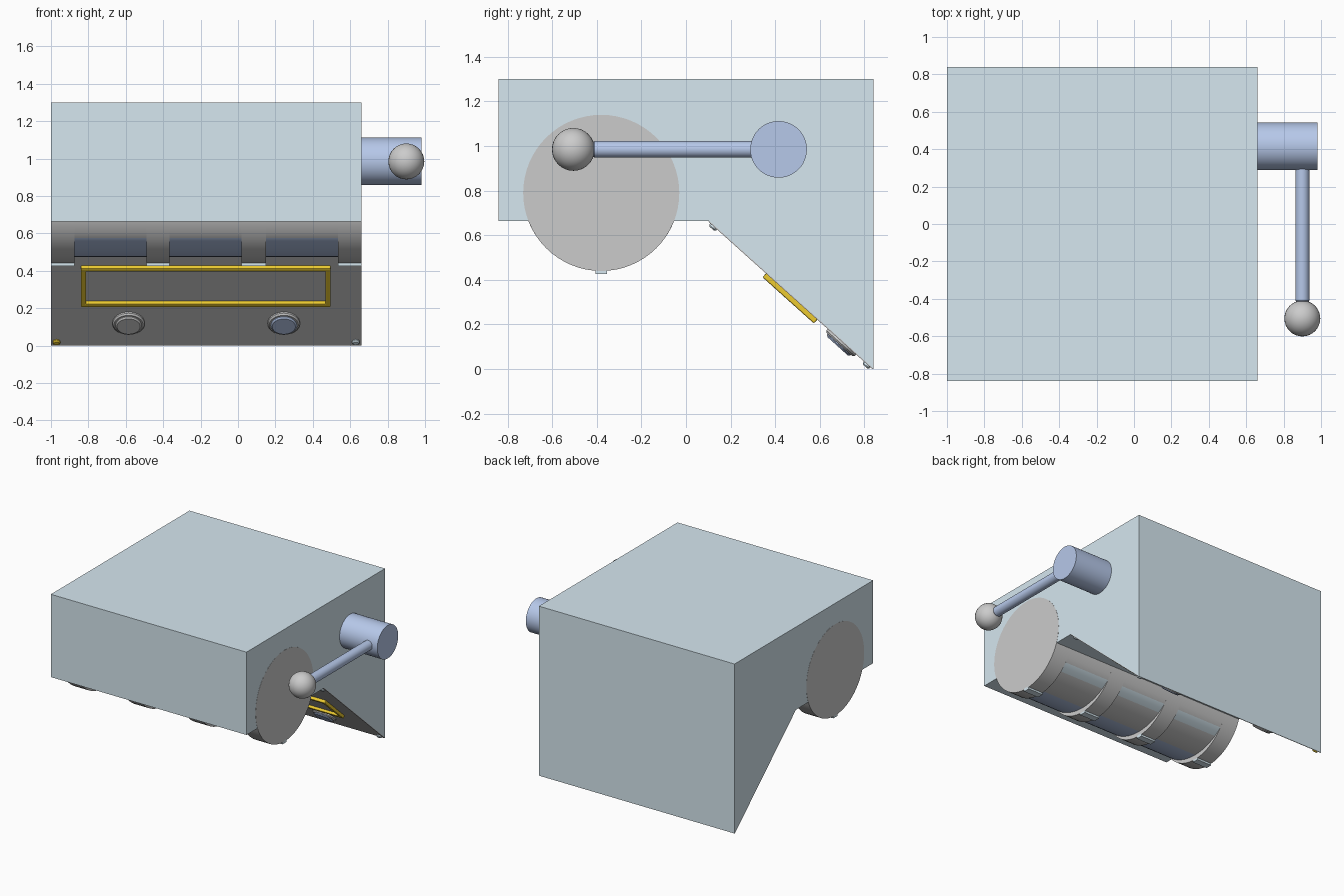
import bpy, bmesh, math
from mathutils import Matrix, Vector

if "Cube" in bpy.data.objects:
    bpy.data.objects.remove(bpy.data.objects["Cube"])


def material(name, rgb):
    m = bpy.data.materials.new(name)
    m.diffuse_color = (*rgb, 1)
    m.use_nodes = True
    m.node_tree.nodes["Principled BSDF"].inputs["Base Color"].default_value = m.diffuse_color
    return m


PALE = material("pale_blue", (0.67, 0.80, 0.87))
BLUE = material("blue", (0.47, 0.58, 0.82))
GOLD = material("gold", (0.85, 0.60, 0.03))
DARK = material("dark_grey", (0.55, 0.55, 0.55))
GREY = material("grey", (0.69, 0.69, 0.69))
X0, X1 = -1.0, 0.66


def finish(name, bm, mats=(), matrix=None, smooth=False):
    bmesh.ops.recalc_face_normals(bm, faces=bm.faces)
    me = bpy.data.meshes.new(name)
    bm.to_mesh(me)
    bm.free()
    ob = bpy.data.objects.new(name, me)
    bpy.context.collection.objects.link(ob)
    for m in mats:
        me.materials.append(m)
    if matrix:
        ob.matrix_world = matrix
    if smooth:
        bpy.ops.object.select_all(action='DESELECT')
        bpy.context.view_layer.objects.active = ob
        ob.select_set(True)
        bpy.ops.object.shade_smooth_by_angle(angle=math.radians(30))
    return ob


def prism(name, profile, xa, xb, mats=(), pick=None, smooth=False):
    """Extrude a (y, z) outline along x; pick() chooses a material per side face."""
    bm = bmesh.new()
    a, b = ([bm.verts.new((x, y, z)) for y, z in profile] for x in (xa, xb))
    bm.faces.new(a)
    bm.faces.new(b)
    for i in range(len(a)):
        j = (i + 1) % len(a)
        f = bm.faces.new((a[i], a[j], b[j], b[i]))
        if pick:
            f.material_index = pick(f.calc_center_median())
    return finish(name, bm, mats, smooth=smooth)


def box(name, lo, hi, mats=(), matrix=None, bevel=0):
    lo, hi = Vector(lo), Vector(hi)
    bm = bmesh.new()
    bmesh.ops.create_cube(bm, size=1, matrix=Matrix.Translation((lo + hi) / 2)
                          @ Matrix.Diagonal((*(hi - lo), 1)))
    if bevel:
        bmesh.ops.bevel(bm, geom=bm.edges[:], offset=bevel, segments=2, affect='EDGES', profile=0.5)
    return finish(name, bm, mats, matrix)


def lathe(name, outline, matrix, mats=(), n=32):
    """Stack rings of (radius, height) around local z, capped at both ends."""
    bm = bmesh.new()
    rings = [[bm.verts.new((r * math.cos(2 * math.pi * i / n), r * math.sin(2 * math.pi * i / n), h))
              for i in range(n)] for r, h in outline]
    for p, q in zip(rings, rings[1:]):
        for i in range(n):
            bm.faces.new((p[i], p[(i + 1) % n], q[(i + 1) % n], q[i]))
    bm.faces.new(rings[0])
    bm.faces.new(rings[-1])
    return finish(name, bm, mats, matrix, smooth=True)


# cabinet body
prism("cabinet", [(-0.84, 1.3), (0.84, 1.3), (0.84, 0.0), (0.1, 0.665), (-0.84, 0.665)],
      X0, X1, [PALE])

# reel drum: full-round dividers alternating with recessed windows
CY, CZ, R = -0.38, 0.79, 0.35
HALF, SAG = 0.276, 0.10
edge = math.asin(HALF / R)
R2 = (HALF ** 2 + SAG ** 2) / (2 * SAG)
edge2 = math.asin(HALF / R2)


def arc(cy, cz, r, a, b, n):
    return [(cy + r * math.sin(a + (b - a) * i / n), cz - r * math.cos(a + (b - a) * i / n))
            for i in range(n + 1)]


full = arc(CY, CZ, R, 0, 2 * math.pi, 64)[:-1]
floor_arc = arc(CY, 0.475 + R2, R2, -edge2, edge2, 16)
recessed = floor_arc + arc(CY, CZ, R, edge, 2 * math.pi - edge, 40)[1:-1]


def reel_colour(c):
    if c.z > 0.575:
        return 0
    return 1 if c.y < CY else (2 if c.y > -0.15 else 0)


stops = [X0 - 0.001, -0.875, -0.49, -0.365, 0.02, 0.15, 0.535, X1 + 0.001]
for i, (a, b) in enumerate(zip(stops, stops[1:])):
    if i % 2:
        prism(f"reel_{i // 2 + 1}", recessed, a, b, [GREY, BLUE, PALE], reel_colour, True)
    else:
        prism(f"drum_divider_{i // 2 + 1}", full, a, b, [GREY], smooth=True)
        box(f"line_marker_{i // 2 + 1}", (a, -0.405, 0.427), (b, -0.355, 0.45), [PALE])

# sloping panel frame of reference: local y runs up the slope, z points outward
top, bottom = Vector((0, 0.1, 0.665)), Vector((0, 0.84, 0))
LEN = (bottom - top).length
up = (top - bottom).normalized()
out = Vector((1, 0, 0)).cross(up)
SLOPE = Matrix(((1, 0, 0, 0), (0, up.y, out.y, bottom.y),
                (0, up.z, out.z, bottom.z), (0, 0, 0, 1)))
box("slope_panel", (X0, 0.003, -0.002), (X1, LEN - 0.003, 0.003), [GREY], SLOPE)

# display with gold frame
xa, xb, ya, yb, w = -0.84, 0.495, 0.335, 0.645, 0.028
box("display", (xa + w, ya + w, 0), (xb - w, yb - w, 0.006), [DARK], SLOPE)
for name, lo, hi in (("bottom", (xa, ya), (xb, ya + w)), ("top", (xa, yb - w), (xb, yb)),
                     ("left", (xa, ya), (xa + w, yb)), ("right", (xb - w, ya), (xb, yb))):
    box("frame_" + name, (*lo, 0), (*hi, 0.026), [GOLD], SLOPE, 0.006)

# round push buttons with rims
for name, x, mat in (("left", -0.585, GREY), ("right", 0.245, BLUE)):
    at = SLOPE @ Matrix.Translation((x, 0.187, 0))
    lathe(f"button_rim_{name}", [(0.086, 0), (0.086, 0.012), (0.078, 0.02), (0.072, 0.02)], at, [GREY])
    lathe(f"button_{name}", [(0.07, 0), (0.07, 0.024), (0.062, 0.031)], at, [mat])

# corner studs
for x, mat in ((-0.97, GOLD), (0.63, PALE)):
    for y in (0.035, LEN - 0.035):
        lathe("corner_stud", [(0.02, 0), (0.02, 0.01), (0.014, 0.016)],
              SLOPE @ Matrix.Translation((x, y, 0)), [mat], 16)

# side lever: hub, rod and knob
lathe("lever_hub", [(0.127, 0), (0.127, 0.325)],
      Matrix.Translation((0.655, 0.415, 0.985)) @ Matrix.Rotation(math.pi / 2, 4, 'Y'), [BLUE], 48)
lathe("lever_rod", [(0.037, 0), (0.037, 0.765), (0.03, 0.775)],
      Matrix.Translation((0.9, 0.355, 0.985)) @ Matrix.Rotation(math.pi / 2, 4, 'X'), [BLUE])
bm = bmesh.new()
bmesh.ops.create_uvsphere(bm, u_segments=32, v_segments=16, radius=0.096)
finish("lever_knob", bm, [GREY], Matrix.Translation((0.9, -0.505, 0.985)), True)
